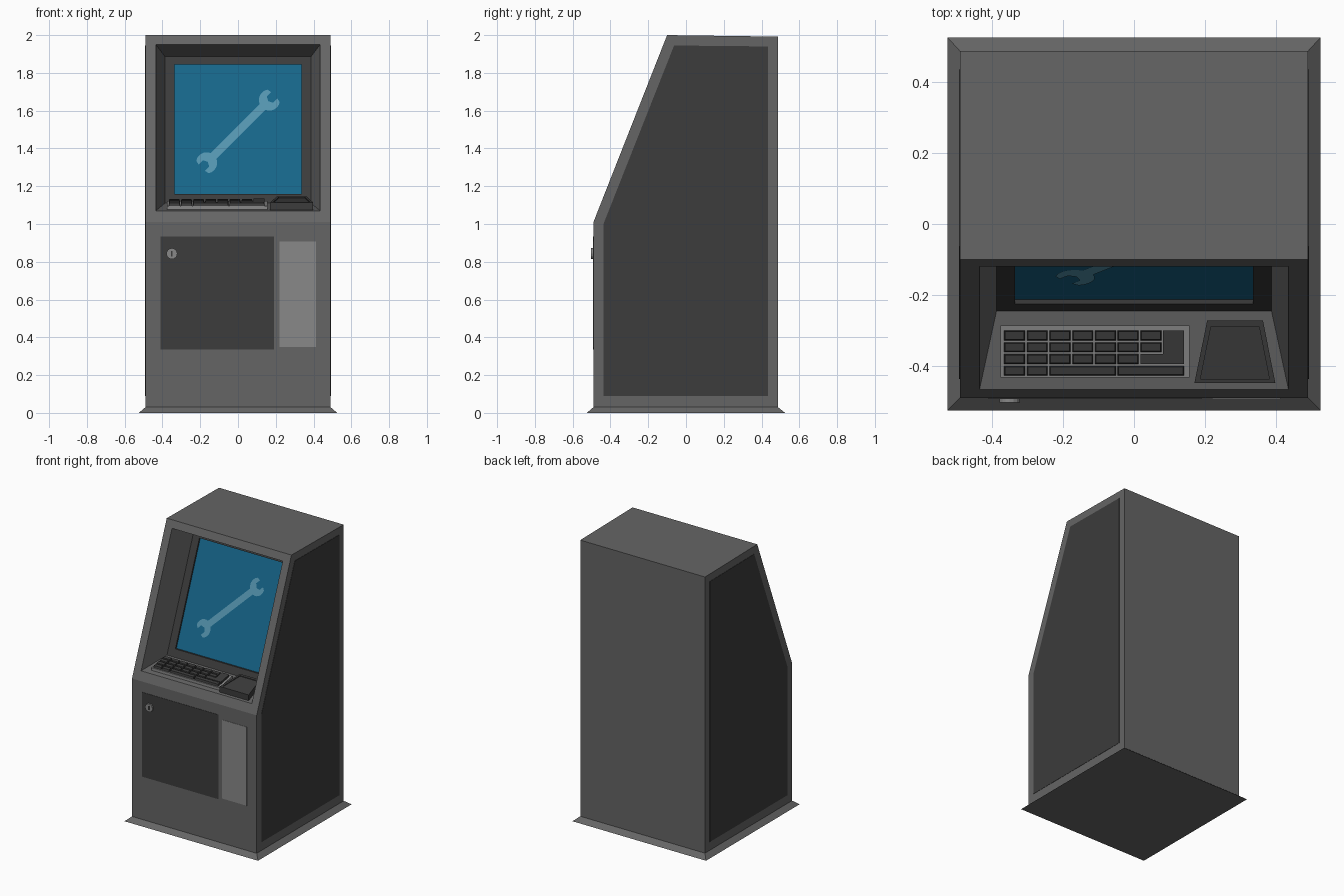
import bpy
from math import sin, cos, pi, radians, sqrt

if "Cube" in bpy.data.objects:
    bpy.data.objects.remove(bpy.data.objects["Cube"])


def material(name, rgb):
    m = bpy.data.materials.new(name)
    m.diffuse_color = (*rgb, 1)
    m.use_nodes = True
    m.node_tree.nodes["Principled BSDF"].inputs["Base Color"].default_value = m.diffuse_color
    return m


DARK = material("dark_grey", (0.045, 0.045, 0.045))
MID = material("mid_grey", (0.13, 0.13, 0.13))
LIGHT = material("light_grey", (0.25, 0.25, 0.25))
BLUE = material("screen_blue", (0.008, 0.13, 0.25))
PALE = material("icon_blue", (0.09, 0.30, 0.43))


def loft(name, stacks, mat, caps=(True, True), skip=None):
    """Each stack is a list of equal-length loops joined by quads; ends may be capped."""
    verts, faces = [], []
    for loops in stacks:
        base, n = len(verts), len(loops[0])
        for lp in loops:
            verts += lp
        for k in range(len(loops) - 1):
            a, b = base + k * n, base + (k + 1) * n
            for i in range(n):
                if i != skip:
                    j = (i + 1) % n
                    faces.append((a + i, a + j, b + j, b + i))
        if caps[0] and len(loops) > 1:
            faces.append(tuple(range(base + n - 1, base - 1, -1)))
        if caps[1]:
            e = base + (len(loops) - 1) * n
            faces.append(tuple(range(e, e + n)))
    me = bpy.data.meshes.new(name)
    me.from_pydata(verts, [], faces)
    me.materials.append(mat)
    ob = bpy.data.objects.new(name, me)
    bpy.context.collection.objects.link(ob)
    return ob


def rect(x0, x1, y0, y1):
    return [(x0, y0), (x1, y0), (x1, y1), (x0, y1)]


def on_floor(outline, z):
    return [(x, y, z) for x, y in outline]


def on_front(outline, y):
    return [(x, y, z) for x, z in outline]


def on_slope(outline, depth):
    """Map x,z points to the tilted front, pushed back in y by depth."""
    return [(x, -0.49 + (z - 1.01) * 0.394 + depth, z) for x, z in outline]


def on_shelf(outline, h):
    """Map x,y points to the gently tilted shelf, raised by h."""
    return [(x, y, 1.07 + (y + 0.466) * 0.181 + h) for x, y in outline]


# Flared base
loft("base_skirt", [[on_floor(rect(-0.525, 0.525, -0.525, 0.525), 0),
                     on_floor(rect(-0.49, 0.49, -0.49, 0.487), 0.03)]], MID)

# Cabinet shell, with the sloping front left open (side 4 of the profile)
profile = [(-0.49, 0.03), (0.487, 0.03), (0.487, 1.992), (-0.10, 2.0), (-0.49, 1.01)]
slope_side = 3
loft("cabinet", [[[(x, y, z) for y, z in profile] for x in (-0.49, 0.49)]], MID, skip=slope_side)

# Front frame and funnel-shaped recess
hood = rect(-0.435, 0.435, 1.07, 1.95)
back = rect(-0.387, 0.387, 1.11, 1.887)
glass = rect(-0.335, 0.335, 1.16, 1.845)
corners = [(-0.49, -0.49, 1.01), (0.49, -0.49, 1.01), (0.49, -0.10, 2.0), (-0.49, -0.10, 2.0)]
loft("display_recess", [[corners, on_slope(hood, 0), on_slope(back, 0.206)]], MID, (False, False))
loft("screen_bezel", [[on_slope(back, 0.206), on_slope(glass, 0.206), on_slope(glass, 0.218)]],
     DARK, (False, False))
loft("screen", [[on_slope(glass, 0.218)]], BLUE)

# Wrench icon: half outline in handle coordinates, then repeated by half a turn
head = 0.235
half = [(head + 0.056 * cos(radians(a)), 0.056 * sin(radians(a))) for a in range(-158, -39, 17)]
half += [(head + 0.036, -0.024), (head + 0.004, -0.024), (head - 0.008, 0)]
half += [(a, -b) for a, b in reversed(half[:-1])]
outline = half + [(-a, -b) for a, b in half]
icon = [((a - b) / sqrt(2), 1.49 + (a + b) / sqrt(2)) for a, b in outline]
loft("wrench_icon", [[on_slope(icon, 0.215)]], PALE)

# Side panels
panel = [(-0.437, 0.09), (0.435, 0.09), (0.435, 1.94), (-0.063, 1.945), (-0.437, 1.0)]
for side, name in ((-1, "left_side_panel"), (1, "right_side_panel")):
    xs = sorted((side * 0.488, side * 0.492))
    loft(name, [[[(x, y, z) for y, z in panel] for x in xs]], DARK)

# Front door, slot plate and lock
loft("front_door", [[on_front(rect(-0.41, 0.19, 0.335, 0.935), y) for y in (-0.488, -0.492)]], DARK)
loft("front_plate", [[on_front(rect(0.22, 0.413, 0.348, 0.907), y) for y in (-0.488, -0.492)]], LIGHT)
disc = [(-0.35 + 0.029 * cos(i * pi / 8), 0.843 + 0.029 * sin(i * pi / 8)) for i in range(16)]
loft("door_lock", [[on_front(disc, y) for y in (-0.489, -0.502)]], LIGHT)
loft("lock_slot", [[on_front(rect(-0.354, -0.346, 0.829, 0.857), y) for y in (-0.5, -0.503)]], DARK)

# Keyboard tray
tray = rect(-0.376, 0.156, -0.432, -0.286)
loft("keyboard_tray", [[on_shelf(tray, -0.002), on_shelf(tray, 0.019)]], LIGHT)


# Keys: cells are column start, column end, row start, row end
def cell(c0, c1, r0, r1, inset=0.0):
    x0, y1 = -0.366 + 0.064 * c0, -0.300 - 0.033 * r0
    x1, y0 = -0.366 + 0.064 * c1 + 0.059, -0.300 - 0.033 * r1 - 0.028
    return rect(x0 + inset, x1 - inset, y0 + inset, y1 - inset)


cells = [(c, c, r, r) for r, n in enumerate((7, 7, 6, 2)) for c in range(n)]
cells += [(2, 4, 3, 3), (5, 7, 3, 3)]
loft("keys", [[on_shelf(cell(*k), 0.018), on_shelf(cell(*k, 0.003), 0.034)] for k in cells], DARK)
low, tall = cell(6, 7, 2, 2), cell(7, 7, 0, 2)
enter = [low[0], low[1], tall[2], tall[3], (tall[3][0], low[3][1]), low[3]]
loft("enter_key", [[on_shelf(enter, 0.018), on_shelf(enter, 0.034)]], DARK)

# Wedge-shaped reader beside the keyboard, with a shallow sunken top
outer = [(0.17, -0.448), (0.398, -0.448), (0.363, -0.272), (0.206, -0.272)]
inner = [(0.187, -0.436), (0.381, -0.436), (0.352, -0.288), (0.217, -0.288)]
loft("card_reader", [[on_shelf(outer, -0.002), on_shelf(outer, 0.041),
                      on_shelf(inner, 0.041), on_shelf(inner, 0.036)]], DARK)
